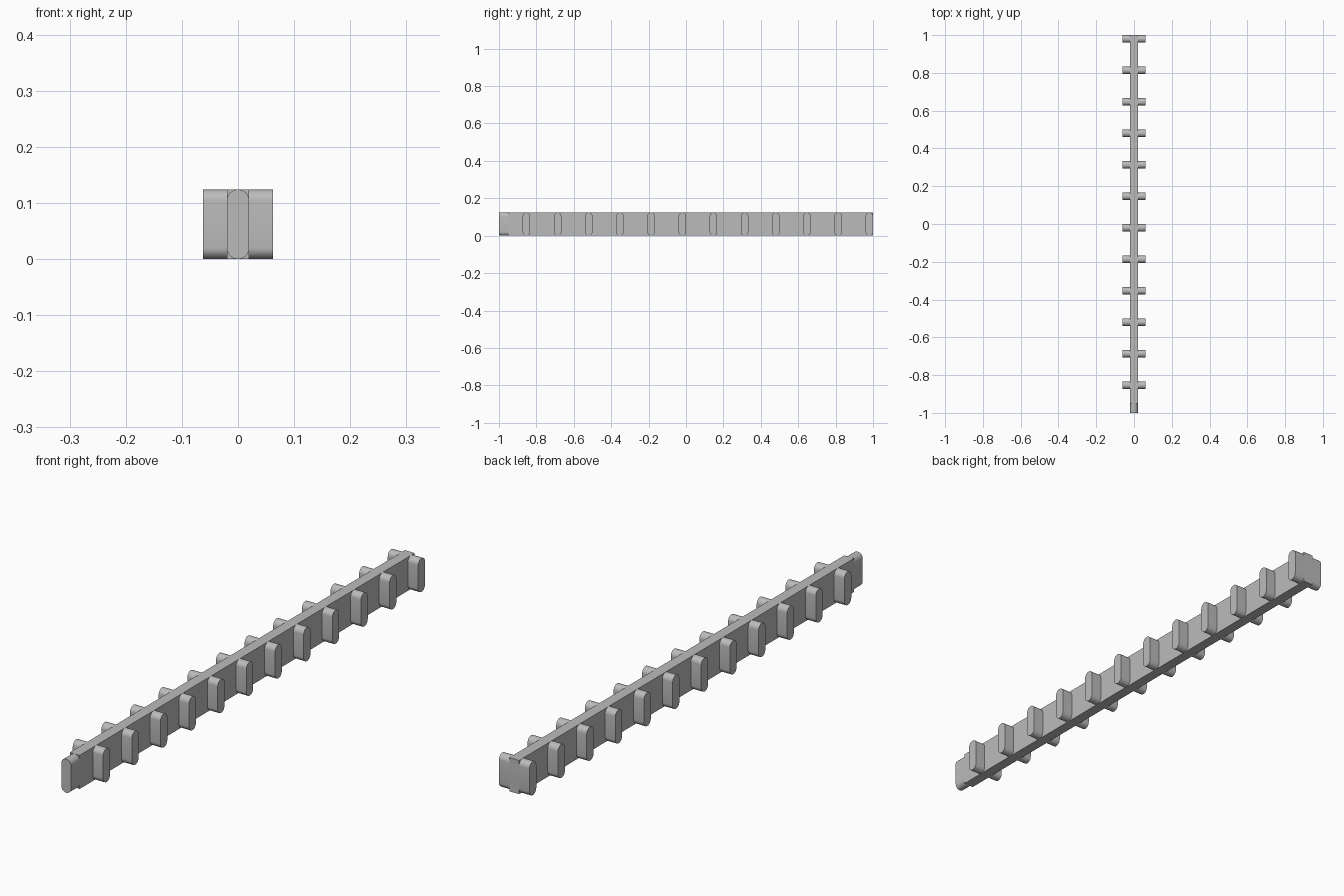
import bpy, bmesh, math
from mathutils import Matrix

cube = bpy.data.objects.get("Cube")
if cube:
    bpy.data.objects.remove(cube, do_unlink=True)

HEIGHT = 0.124
HALF = 0.02        # half thickness of the beam, ribs and tongue
RIB_REACH = 0.062
TONGUE = 0.05
RIBS = 12

grey = bpy.data.materials.new("plain grey")
grey.use_nodes = True
grey.diffuse_color = (0.5, 0.5, 0.5, 1)
grey.node_tree.nodes["Principled BSDF"].inputs["Base Color"].default_value = (0.5, 0.5, 0.5, 1)


def add_object(name, bm):
    bmesh.ops.recalc_face_normals(bm, faces=bm.faces)
    mesh = bpy.data.meshes.new(name)
    bm.to_mesh(mesh)
    bm.free()
    mesh.materials.append(grey)
    obj = bpy.data.objects.new(name, mesh)
    bpy.context.collection.objects.link(obj)
    return obj


def rounded_bar(name, length, turn, centre, steps=12):
    """Upright bar with round top and bottom, extruded along y, then turned about z."""
    bm = bmesh.new()
    rise = HEIGHT / 2 - HALF
    ring = []
    for side in (1, -1):
        for i in range(steps + 1):
            a = math.pi * i / steps
            ring.append(bm.verts.new((side * HALF * math.cos(a), -length / 2,
                                      side * (rise + HALF * math.sin(a)))))
    face = bm.faces.new(ring)
    out = bmesh.ops.extrude_face_region(bm, geom=[face])
    moved = [v for v in out["geom"] if isinstance(v, bmesh.types.BMVert)]
    bmesh.ops.translate(bm, verts=moved, vec=(0, length, 0))
    bm.transform(Matrix.Translation(centre) @ Matrix.Rotation(turn, 4, "Z"))
    obj = add_object(name, bm)
    bpy.ops.object.select_all(action="DESELECT")
    obj.select_set(True)
    bpy.context.view_layer.objects.active = obj
    bpy.ops.object.shade_smooth_by_angle(angle=math.radians(35))
    return obj


# Long square-edged beam, flush with the last rib at the back
bm = bmesh.new()
bmesh.ops.create_cube(bm, size=1)
length = 2 - TONGUE
bm.transform(Matrix.Translation((0, TONGUE / 2, HEIGHT / 2))
             @ Matrix.Diagonal((2 * HALF, length, HEIGHT, 1)))
add_object("beam", bm)

# Rounded tongue at the front end
rounded_bar("front_tongue", TONGUE, 0, (0, -1 + TONGUE / 2, HEIGHT / 2))

# Evenly spaced cross ribs
for n in range(RIBS):
    y = 1 - HALF - n / 6
    rounded_bar(f"cross_rib_{n + 1}", 2 * RIB_REACH, math.pi / 2, (0, y, HEIGHT / 2))
